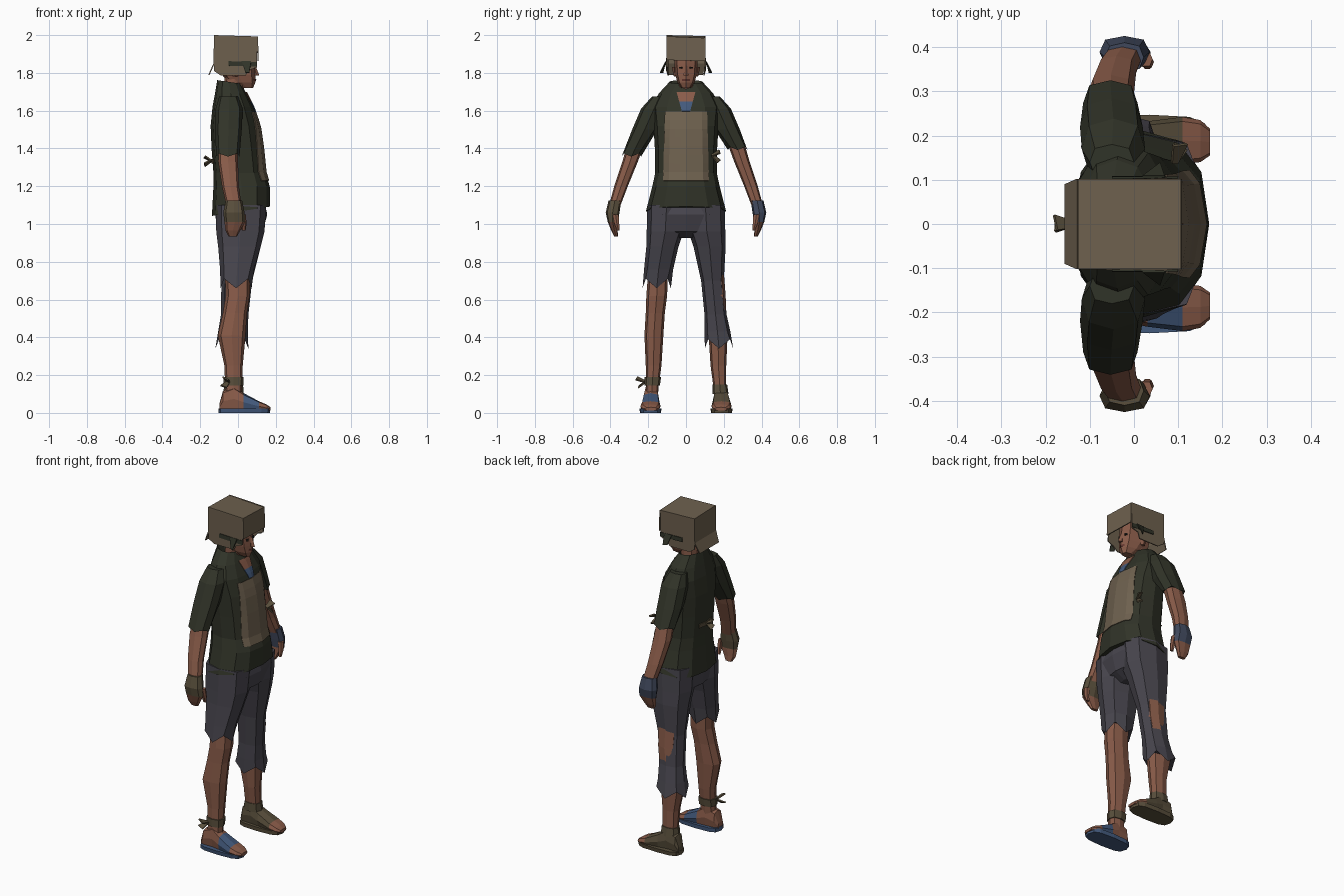
import bpy, bmesh, math
from mathutils import Vector
from mathutils.bvhtree import BVHTree

COLOURS = {
    "skin": (0.25, 0.105, 0.066), "shirt_green": (0.030, 0.033, 0.021),
    "trouser_grey": (0.064, 0.060, 0.075), "cardboard": (0.155, 0.118, 0.077),
    "sandal_blue": (0.055, 0.100, 0.200), "glove_blue": (0.050, 0.064, 0.105),
    "wrap_olive": (0.100, 0.078, 0.045), "dark": (0.015, 0.013, 0.011),
    "lips": (0.13, 0.04, 0.03),
}
MATS = {}
for k, c in COLOURS.items():
    MATS[k] = bpy.data.materials.new(k)
    MATS[k].diffuse_color = (*c, 1)


def make(name, verts, faces, mats, index=None, thick=0):
    me = bpy.data.meshes.new(name)
    me.from_pydata(verts, [], faces)
    for m in mats:
        me.materials.append(MATS[m])
    if index:
        for p, i in zip(me.polygons, index):
            p.material_index = i
    bm = bmesh.new()
    bm.from_mesh(me)
    bmesh.ops.recalc_face_normals(bm, faces=bm.faces)
    bm.to_mesh(me)
    bm.free()
    ob = bpy.data.objects.new(name, me)
    bpy.context.collection.objects.link(ob)
    if thick:
        mod = ob.modifiers.new("thickness", 'SOLIDIFY')
        mod.thickness = thick
    return ob


def loft(name, rings, mats, segs=None, n=8, p=0.75, axis='z', rag=0):
    """Rings are (position, u0, u1, v0, v1, optional tilt); segs = material per segment."""
    verts, faces, idx = [], [], []
    for r, ring in enumerate(rings):
        a, u0, u1, v0, v1 = ring[:5]
        tilt = ring[5] if len(ring) > 5 else 0
        for i in range(n):
            t = 2 * math.pi * i / n
            c, s = math.cos(t), math.sin(t)
            u = (u0 + u1) / 2 + (u1 - u0) / 2 * math.copysign(abs(c) ** p, c)
            v = (v0 + v1) / 2 + (v1 - v0) / 2 * math.copysign(abs(s) ** p, s)
            h = a + tilt * u
            if rag and r == len(rings) - 1:
                h += rag * (1 if i % 2 else -1)
            verts.append((u, v, h) if axis == 'z' else (h, v, u))
    m = len(rings)
    for r in range(m - 1):
        for i in range(n):
            j = (i + 1) % n
            faces.append((r * n + i, r * n + j, (r + 1) * n + j, (r + 1) * n + i))
            idx.append(segs[r] if segs else 0)
    faces += [tuple(range(n)), tuple(range((m - 1) * n, m * n))]
    idx += [segs[0] if segs else 0, segs[-1] if segs else 0]
    return make(name, verts, faces, mats, idx)


def side(rings, s):
    """Mirror ring extents to the y side s."""
    return [(r[0], r[1], r[2], *sorted((s * r[3], s * r[4])), *r[5:]) for r in rings]


def bow(name, c, d1, d2, mat, size=0.05):
    """Knot with two flat flared ends."""
    c = Vector(c)
    verts, faces = [], []
    for d in (d1, d2):
        d = Vector(d).normalized()
        w = d.cross(Vector((0.5, 0.3, 0.8))).normalized()
        b = len(verts)
        verts += [c - w * .008, c + w * .008, c + d * size + w * .018, c + d * size * .9 - w * .018]
        faces.append((b, b + 1, b + 2, b + 3))
    make(name, verts, faces, [mat], None, 0.008)


# Shirt body with flared hem and sunk collar
shirt = loft("shirt", [
    (1.065, -.138, .17, -.212, .212, .16), (1.2, -.13, .168, -.178, .178),
    (1.27, -.13, .145, -.163, .163), (1.4, -.14, .132, -.165, .165),
    (1.52, -.145, .115, -.172, .172), (1.62, -.135, .08, -.182, .182),
    (1.69, -.122, .045, -.145, .145), (1.745, -.11, .015, -.088, .088, -.15),
    (1.71, -.085, .005, -.06, .06)], ["shirt_green"], n=12, p=0.85)
bvh = BVHTree.FromPolygons([v.co for v in shirt.data.vertices],
                           [p.vertices[:] for p in shirt.data.polygons])


def plate(name, z0, z1, w0, w1, mats, rule=None, front=1, off=.007, nu=8, nv=8):
    """Thin plate laid over the shirt by casting rays along x."""
    verts, faces, idx = [], [], []
    for r in range(nv + 1):
        z = z0 + (z1 - z0) * r / nv
        w = w0 + (w1 - w0) * r / nv
        for i in range(nu + 1):
            y = w * (2 * i / nu - 1)
            hit = bvh.ray_cast(Vector((front, y, z)), Vector((-front, 0, 0)))[0]
            verts.append((hit.x + front * off, y, z))
    for r in range(nv):
        for i in range(nu):
            a = r * (nu + 1) + i
            faces.append((a, a + 1, a + nu + 2, a + nu + 1))
            idx.append(rule(z0 + (z1 - z0) * (r + .5) / nv) if rule else 0)
    make(name, verts, faces, mats, idx, 0.004)


plate("chest_patch", 1.23, 1.595, .122, .112, ["cardboard"])
plate("neck_opening", 1.597, 1.70, .022, .05, ["sandal_blue", "skin"], lambda z: z > 1.65)
plate("back_tie", 1.32, 1.345, .06, .06, ["wrap_olive"], front=-1, nv=2)
bow("back_bow", (-.135, 0, 1.335), (-1, .1, .6), (-1, -.1, -.6), "wrap_olive")
bow("side_bow", (.09, .14, 1.36), (.3, 1, .5), (.3, .8, -.8), "wrap_olive")

# Neck and head
loft("neck", [(1.62, -.07, .03, -.05, .05), (1.70, -.075, .03, -.045, .045),
              (1.80, -.07, .04, -.045, .045)], ["skin"])
loft("head", [(1.72, .01, .08, -.024, .024), (1.75, -.05, .092, -.045, .045),
              (1.79, -.085, .092, -.057, .057), (1.85, -.095, .088, -.062, .062),
              (1.93, -.085, .08, -.06, .06), (1.97, -.05, .05, -.035, .035)], ["skin"])
loft("nose", [(1.785, .08, .112, -.014, .014), (1.80, .08, .108, -.012, .012),
              (1.84, .08, .092, -.006, .006)], ["skin"], n=4)
loft("mouth", [(1.757, .07, .096, -.02, .02), (1.768, .07, .097, -.02, .02)], ["lips"], n=4, p=.3)
for s in (1, -1):
    loft("eye", [(1.822, .07, .089, *sorted((s * .016, s * .038))),
                 (1.832, .07, .089, *sorted((s * .016, s * .038)))], ["dark"], n=4, p=.3)
    loft("ear", side([(1.78, -.03, .0, .05, .064), (1.83, -.035, .01, .05, .075)], s), ["skin"], n=4)

# Cardboard box hat: top, front, back, flaring sides and flaps
B, F, W = -.127, .10, .102
make("box_top", [(B, -W, 2), (F, -W, 1.993), (F, W, 1.985), (B, W, 1.995)],
     [(0, 1, 2, 3)], ["cardboard"], None, .006)
make("box_front", [(F, -W, 1.993), (F, W, 1.985), (F + .003, W, 1.862), (F + .003, -W, 1.868)],
     [(0, 1, 2, 3)], ["cardboard"], None, .006)
make("box_back", [(B, -W, 1.998), (B, W, 1.993), (B - .003, W, 1.85), (B - .003, -W, 1.85),
                  (B - .03, .09, 1.79), (B - .03, -.09, 1.79)],
     [(0, 1, 2, 3), (3, 2, 4, 5)], ["cardboard"], None, .006)
for s in (1, -1):
    y = s * W
    make("box_side", [(B, y, 1.996), (F, y, 1.988), (F, y, 1.83), (.06, y * 1.04, 1.815),
                      (.04, y * .95, 1.785), (-.09, y * .95, 1.785), (B, y, 1.81)],
         [tuple(range(7))], ["cardboard"], None, .006)
    make("box_strap", [(-.05, s * .107, 1.862), (F, s * .107, 1.858), (F, s * .107, 1.833),
                       (-.05, s * .109, 1.838)], [(0, 1, 2, 3)], ["shirt_green"], None, .004)
    make("box_tab", [(.02, s * .105, 1.86), (.07, s * .105, 1.86), (.06, s * .135, 1.80),
                     (.04, s * .12, 1.80)], [(0, 1, 2, 3)], ["shirt_green"], None, .005)

# Arms: sleeve, forearm, glove with bare fingers, thumb
for s, glove, hem in ((1, "glove_blue", 1.40), (-1, "wrap_olive", 1.365)):
    d = (1.40 - hem) * .45
    loft("sleeve", side([(1.675, -.10, .0, .10, .18), (1.61, -.118, .025, .10, .238),
                         (1.5, -.122, .02, .152, .285),
                         (hem, -.115, .008, .222 + d, .325 + d)], s), ["shirt_green"], rag=.008)
    loft("forearm", side([(1.44, -.1, -.005, .215, .305), (1.33, -.105, 0, .255, .337),
                          (1.2, -.085, .005, .308, .38), (1.09, -.06, .02, .35, .41)], s), ["skin"])
    loft("hand", side([(1.125, -.065, .022, .343, .41), (1.06, -.078, .035, .352, .425),
                       (1.01, -.072, .038, .362, .414), (.965, -.066, .012, .362, .396),
                       (.935, -.05, -.005, .36, .38)], s), [glove, "skin"], [0, 0, 1, 1])
    loft("thumb", side([(1.05, .01, .042, .355, .39), (1.0, .018, .045, .352, .38),
                        (.965, .02, .04, .35, .365)], s), ["skin"], n=6)

# Trousers: hips, one short leg and one long leg with ragged hems
loft("trouser_hips", [(1.12, -.115, .14, -.185, .185), (1.05, -.12, .155, -.205, .205),
                      (.96, -.11, .13, -.15, .15), (.925, -.06, .07, -.05, .05)],
     ["trouser_grey"], n=12)
thigh = [(1.10, -.118, .15, .0, .205), (.96, -.115, .14, .012, .208),
         (.88, -.105, .12, .04, .21)]
loft("short_trouser_leg", side(thigh + [(.76, -.095, .085, .068, .222),
                                        (.685, -.092, .072, .08, .23)], -1),
     ["trouser_grey"], rag=.025)
loft("long_trouser_leg", thigh + [(.7, -.088, .075, .08, .20), (.52, -.09, .055, .098, .215),
                                  (.43, -.105, .052, .098, .235), (.365, -.12, .055, .10, .25)],
     ["trouser_grey"], rag=.025)

# Lower legs and feet
for s in (1, -1):
    loft("lower_leg", side([(.75, -.07, .065, .095, .20), (.62, -.065, .062, .10, .21),
                            (.53, -.08, .048, .112, .213), (.41, -.107, .04, .12, .22),
                            (.25, -.072, .025, .13, .213), (.14, -.068, .022, .145, .213),
                            (.07, -.07, .02, .15, .215)], s), ["skin"])
    foot = [(-.098, .012, .05, .165, .215), (-.08, .008, .115, .15, .223),
            (-.02, .008, .14, .145, .223), (.03, .008, .105, .14, .232),
            (.11, .008, .062, .135, .242), (.15, .008, .045, .14, .235),
            (.172, .012, .03, .155, .215)]
    upper = "sandal_blue" if s < 0 else "wrap_olive"
    loft("foot", side([(r[0], *r[1:]) for r in foot], s), ["skin", upper],
         [0, 0, 0, 1, 0, 0] if s < 0 else [1, 1, 1, 1, 0, 0], axis='x', p=.6)
    loft("sole", side([(0, -.103, .168, .132, .243), (.024, -.103, .172, .13, .247)], s),
         [upper], n=12, p=.6)
loft("shoe_cuff", [(.10, -.078, .03, .14, .225), (.15, -.073, .027, .14, .218)], ["wrap_olive"])
loft("ankle_wrap", side([(.145, -.075, .028, .138, .22), (.19, -.077, .03, .132, .22)], -1),
     ["wrap_olive"])
bow("ankle_bow", (-.05, -.215, .168), (-.3, -1, .4), (-.5, -.7, -.5), "wrap_olive", .055)
